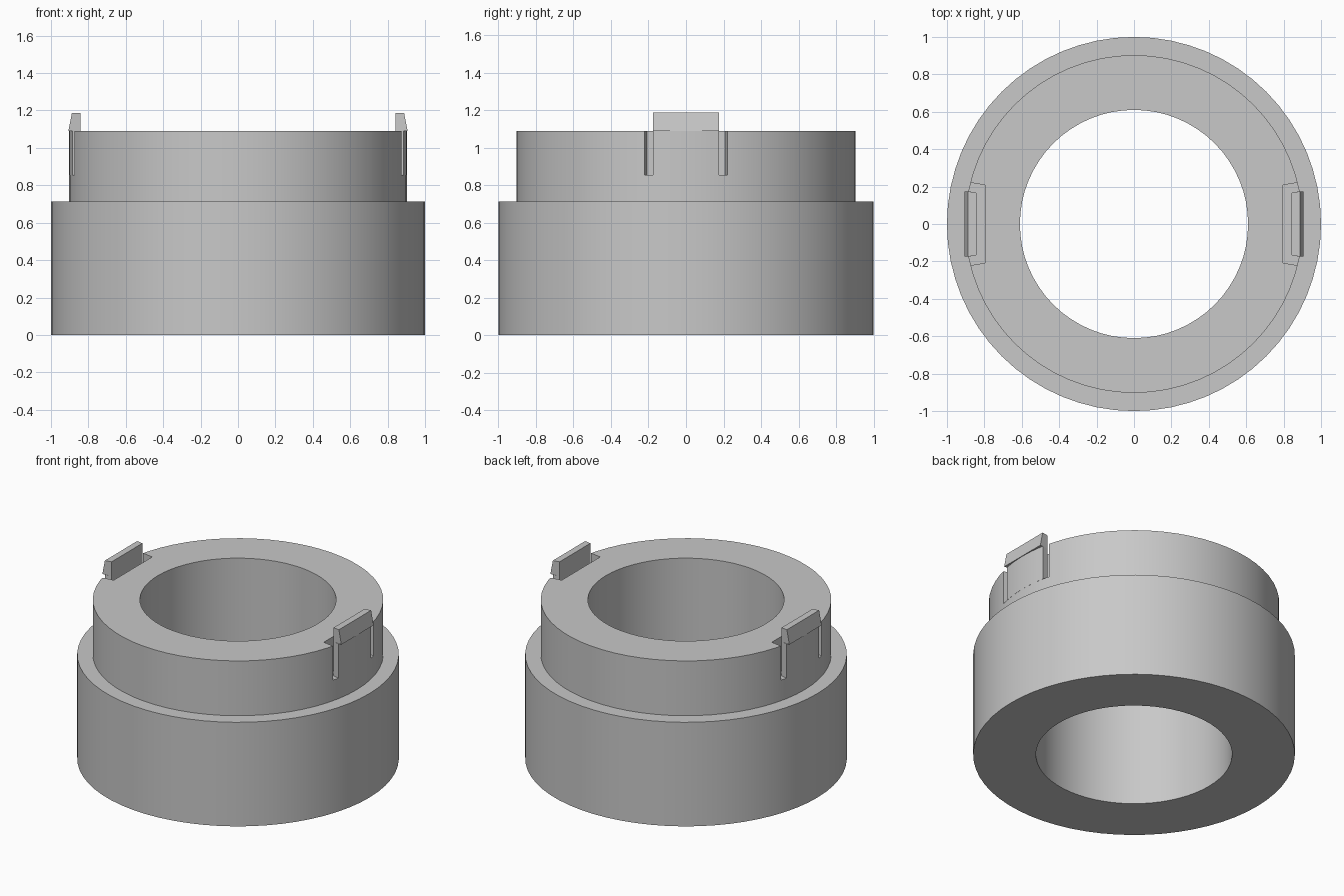
import bpy, bmesh, math

cube = bpy.data.objects.get("Cube")
if cube:
    bpy.data.objects.remove(cube, do_unlink=True)

SEGMENTS = 64
R_BASE, R_COLLAR, R_BORE = 1.0, 0.903, 0.61
Z_STEP, Z_TOP, Z_SLOT, Z_HOOK = 0.714, 1.09, 0.855, 1.187

grey = bpy.data.materials.new("plain grey")
grey.use_nodes = True
grey.diffuse_color = (0.58, 0.58, 0.58, 1)
grey.node_tree.nodes["Principled BSDF"].inputs["Base Color"].default_value = grey.diffuse_color


def finish(name, bm):
    bmesh.ops.recalc_face_normals(bm, faces=bm.faces)
    mesh = bpy.data.meshes.new(name)
    bm.to_mesh(mesh)
    bm.free()
    mesh.materials.append(grey)
    obj = bpy.data.objects.new(name, mesh)
    bpy.context.collection.objects.link(obj)
    return obj


def activate(obj):
    bpy.ops.object.select_all(action='DESELECT')
    obj.select_set(True)
    bpy.context.view_layer.objects.active = obj


def smooth(obj):
    activate(obj)
    bpy.ops.object.shade_smooth_by_angle(angle=math.radians(25))


def loft(name, rings, closed=False):
    """Skin rings of points; cap the ends, or join last to first."""
    bm = bmesh.new()
    loops = [[bm.verts.new(p) for p in ring] for ring in rings]
    n = len(loops[0])
    pairs = list(zip(loops, loops[1:]))
    if closed:
        pairs.append((loops[-1], loops[0]))
    else:
        bm.faces.new(loops[0])
        bm.faces.new(loops[-1])
    for a, b in pairs:
        for i in range(n):
            j = (i + 1) % n
            bm.faces.new((a[i], a[j], b[j], b[i]))
    return finish(name, bm)


def circle(r, z):
    steps = [math.tau * i / SEGMENTS for i in range(SEGMENTS)]
    return [(r * math.cos(a), r * math.sin(a), z) for a in steps]


def at_height(outline, z, side):
    return [(side * x, y, z) for x, y in outline]


# Stepped ring body
profile = [(R_BORE, 0), (R_BASE, 0), (R_BASE, Z_STEP),
           (R_COLLAR, Z_STEP), (R_COLLAR, Z_TOP), (R_BORE, Z_TOP)]
body = loft("ring_body", [circle(r, z) for r, z in profile], closed=True)

# Pocket behind each clip
pocket = [(0.797, -0.208), (0.96, -0.235), (0.96, 0.235), (0.797, 0.208)]
for side in (-1, 1):
    cutter = loft("pocket_cutter", [at_height(pocket, z, side) for z in (Z_SLOT, Z_TOP + 0.2)])
    cutter.hide_render = True
    cut = body.modifiers.new("pocket", 'BOOLEAN')
    cut.operation = 'DIFFERENCE'
    cut.solver = 'EXACT'
    cut.object = cutter
    activate(body)
    bpy.ops.object.modifier_apply(modifier=cut.name)
    bpy.data.objects.remove(cutter, do_unlink=True)
smooth(body)

# Snap clips: curved tongue with a hooked head
half = math.asin(0.175 / R_COLLAR)
arc = [half * (i / 4 - 1) for i in range(9)]
tongue = [(0.843, 0.167), (0.843, -0.167)]
tongue += [(R_COLLAR * math.cos(a), R_COLLAR * math.sin(a)) for a in arc]


def head(outer):
    return [(0.843, 0.167), (0.843, -0.167), (outer, -0.175), (outer, 0.175)]


for side, label in ((1, "left"), (-1, "right")):
    smooth(loft(label + "_clip_tongue", [at_height(tongue, z, side) for z in (Z_SLOT, Z_TOP)]))
    loft(label + "_clip_hook", [at_height(head(0.907), Z_TOP, side),
                                at_height(head(0.888), Z_HOOK, side)])
